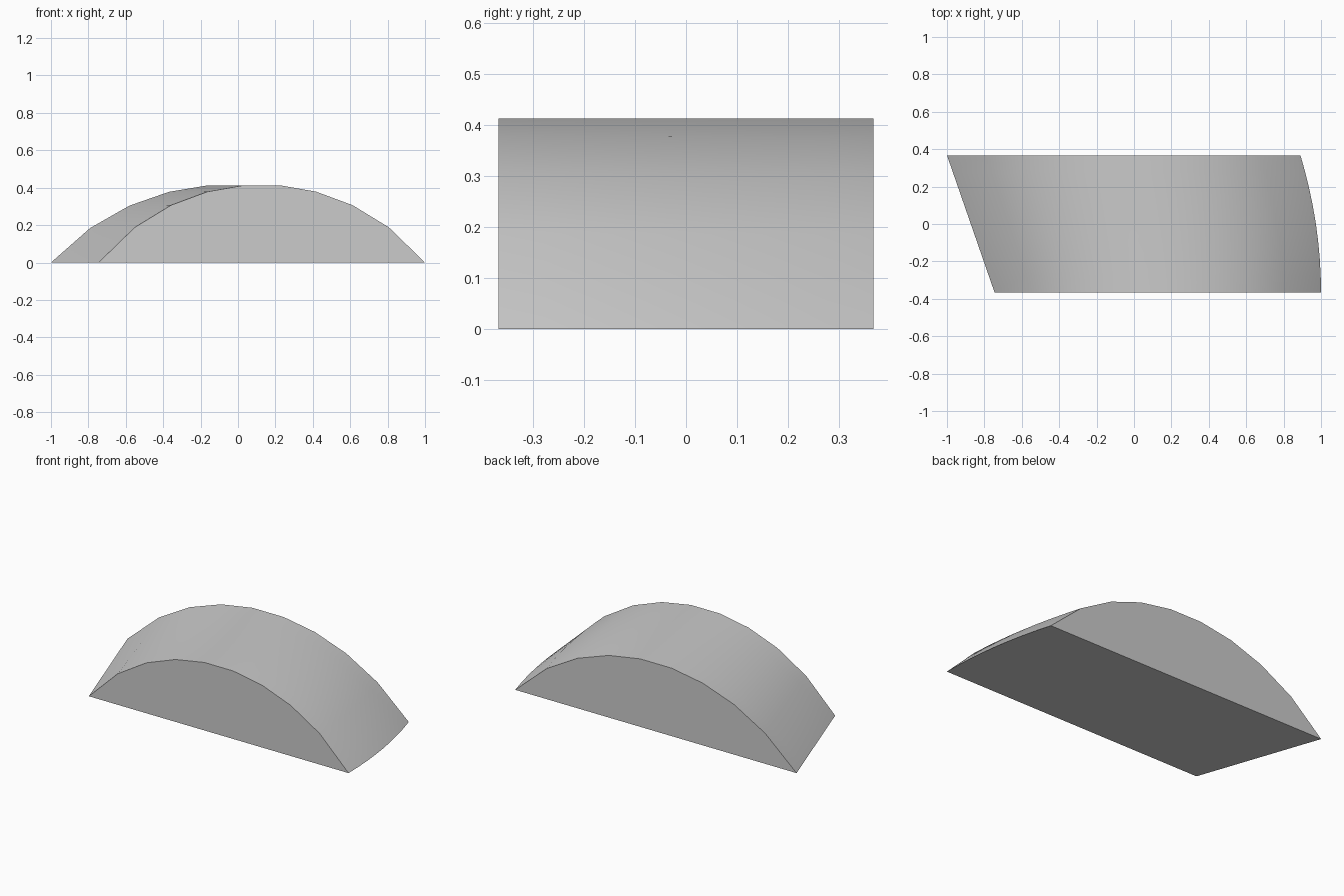
import bpy, bmesh, math

cube = bpy.data.objects.get("Cube")
if cube:
    bpy.data.objects.remove(cube, do_unlink=True)

DEPTH, HEIGHT = 0.735, 0.413
ROWS, COLS = 8, 9

# Single plain grey
grey = bpy.data.materials.new("plain grey")
grey.use_nodes = True
grey.diffuse_color = (0.6, 0.6, 0.6, 1)
grey.node_tree.nodes["Principled BSDF"].inputs["Base Color"].default_value = (0.6, 0.6, 0.6, 1)


def arc_row(bm, s):
    """One arched cross-section, s running from front (0) to back (1)."""
    left = -0.745 - 0.255 * s          # straight slanted side
    right = 1.0 - 0.11 * s * s         # bowed side
    half, mid = (right - left) / 2, (left + right) / 2
    rise = HEIGHT + 0.004
    radius = (half * half + rise * rise) / (2 * rise)
    row = []
    for i in range(COLS + 1):
        dx = half * (2 * i / COLS - 1)
        z = math.sqrt(radius ** 2 - dx ** 2) - (radius - rise)
        row.append(bm.verts.new((mid + dx, DEPTH * (s - 0.5), max(z, 0))))
    return row


# Arched block: lofted vault, two end faces and a flat base
bm = bmesh.new()
rows = [arc_row(bm, j / ROWS) for j in range(ROWS + 1)]
for a, b in zip(rows, rows[1:]):
    for i in range(COLS):
        bm.faces.new((a[i], a[i + 1], b[i + 1], b[i]))
bm.faces.new(rows[0][::-1])
bm.faces.new(rows[-1])
bm.faces.new([r[0] for r in rows] + [r[-1] for r in reversed(rows)])
bmesh.ops.recalc_face_normals(bm, faces=bm.faces)

mesh = bpy.data.meshes.new("arched_block")
bm.to_mesh(mesh)
bm.free()
mesh.materials.append(grey)
block = bpy.data.objects.new("arched_block", mesh)
bpy.context.collection.objects.link(block)

# Smooth vault, crisp rims
bpy.ops.object.select_all(action='DESELECT')
block.select_set(True)
bpy.context.view_layer.objects.active = block
bpy.ops.object.shade_smooth_by_angle(angle=math.radians(30))
